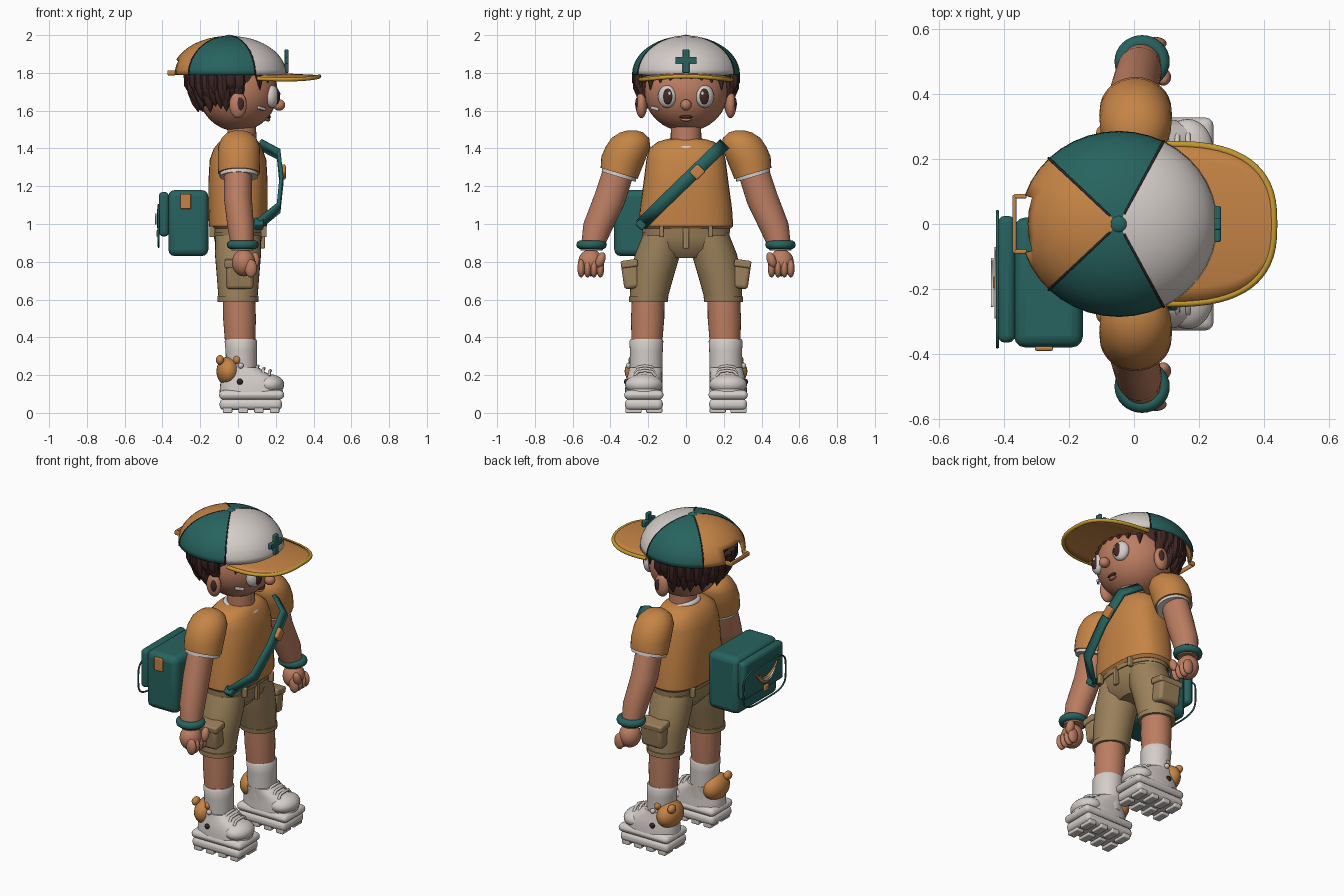
import bpy, bmesh, math
from math import sin, cos, pi, radians
from mathutils import Matrix, Vector, Euler

cube = bpy.data.objects.get("Cube")
if cube:
    bpy.data.objects.remove(cube)


def material(name, r, g, b):
    m = bpy.data.materials.new(name)
    m.use_nodes = True
    m.diffuse_color = (r, g, b, 1)
    bsdf = next(n for n in m.node_tree.nodes if n.type == 'BSDF_PRINCIPLED')
    bsdf.inputs["Base Color"].default_value = (r, g, b, 1)
    bsdf.inputs["Roughness"].default_value = 0.8
    return m


ORANGE = material("orange", 0.56, 0.23, 0.06)
TEAL = material("teal", 0.02, 0.125, 0.115)
WHITE = material("warm white", 0.66, 0.61, 0.58)
SKIN = material("skin", 0.5, 0.205, 0.12)
KHAKI = material("khaki", 0.33, 0.22, 0.105)
HAIR = material("dark brown", 0.055, 0.022, 0.02)
GOLD = material("gold", 0.56, 0.32, 0.03)
BLACK = material("charcoal", 0.02, 0.02, 0.025)


def make(name, mats, bm, loc=(0, 0, 0), rot=(0, 0, 0), bevel=0, thick=0):
    bmesh.ops.recalc_face_normals(bm, faces=bm.faces)
    me = bpy.data.meshes.new(name)
    bm.to_mesh(me)
    bm.free()
    ob = bpy.data.objects.new(name, me)
    bpy.context.collection.objects.link(ob)
    ob.location = loc
    ob.rotation_euler = Euler([radians(a) for a in rot])
    for m in mats if isinstance(mats, list) else [mats]:
        me.materials.append(m)
    if thick:
        mod = ob.modifiers.new("Solidify", 'SOLIDIFY')
        mod.thickness, mod.offset = thick, 0
    bpy.ops.object.select_all(action='DESELECT')
    ob.select_set(True)
    bpy.context.view_layer.objects.active = ob
    bpy.ops.object.shade_smooth_by_angle(angle=radians(40))
    if bevel:
        mod = ob.modifiers.new("Bevel", 'BEVEL')
        mod.width, mod.segments = bevel, 3
    return ob


def ball(name, m, loc, size, rot=(0, 0, 0)):
    bm = bmesh.new()
    bmesh.ops.create_uvsphere(bm, u_segments=28, v_segments=16, radius=1)
    bmesh.ops.scale(bm, vec=size, verts=bm.verts)
    return make(name, m, bm, loc, rot)


def box(name, m, loc, size, bevel=0.005, rot=(0, 0, 0)):
    bm = bmesh.new()
    bmesh.ops.create_cube(bm, size=1)
    bmesh.ops.scale(bm, vec=size, verts=bm.verts)
    return make(name, m, bm, loc, rot, bevel)


def loft(name, m, sections, side=1, power=2, n=32):
    """Join level rings (x, y, z, radius x, radius y, optional slope)."""
    bm = bmesh.new()
    rings = []
    for x, y, z, rx, ry, *slope in sections:
        ring = []
        for i in range(n):
            c, s = cos(2 * pi * i / n), sin(2 * pi * i / n)
            dx = rx * math.copysign(abs(c) ** (2 / power), c)
            dy = ry * math.copysign(abs(s) ** (2 / power), s)
            ring.append(bm.verts.new((x + dx, side * (y + dy), z + dy * (slope[0] if slope else 0))))
        rings.append(ring)
    for a, b in zip(rings, rings[1:]):
        for i in range(n):
            bm.faces.new((a[i], a[(i + 1) % n], b[(i + 1) % n], b[i]))
    bm.faces.new(rings[0])
    bm.faces.new(rings[-1])
    return make(name, m, bm)


def wire(name, m, points, radius, cyclic=False):
    cu = bpy.data.curves.new(name, 'CURVE')
    cu.dimensions = '3D'
    cu.bevel_depth, cu.bevel_resolution, cu.use_fill_caps = radius, 3, True
    sp = cu.splines.new('POLY')
    sp.points.add(len(points) - 1)
    for p, co in zip(sp.points, points):
        p.co = (*co, 1)
    sp.use_cyclic_u = cyclic
    cu.materials.append(m)
    ob = bpy.data.objects.new(name, cu)
    bpy.context.collection.objects.link(ob)
    return ob


def hoop(name, m, loc, rx, ry, radius, tilt=0):
    ob = wire(name, m, [(rx * cos(i * pi / 16), ry * sin(i * pi / 16), 0) for i in range(32)], radius, True)
    ob.location, ob.rotation_euler = loc, (0, radians(tilt), 0)


# Cap crown: coloured panels, opening at the back
CAP = Vector((-0.047, 0, 1.79))
CR = (0.298, 0.28, 0.2)
bm = bmesh.new()
bmesh.ops.create_uvsphere(bm, u_segments=40, v_segments=24, radius=1)
bmesh.ops.delete(bm, geom=[v for v in bm.verts if v.co.z < -0.01], context='VERTS')
doomed = []
for f in bm.faces:
    c = f.calc_center_median()
    angle = abs(math.degrees(math.atan2(c.y, c.x)))
    f.material_index = 0 if angle < 63 else 1 if angle < 135 else 2
    if angle > 162 and c.z < 0.4:
        doomed.append(f)
bmesh.ops.delete(bm, geom=doomed, context='FACES')
bmesh.ops.scale(bm, vec=CR, verts=bm.verts)
make("cap_crown", [WHITE, TEAL, ORANGE], bm, CAP, thick=0.012)
for i, a in enumerate((63, 135, -63, -135)):
    arc = [(CAP.x + CR[0] * 1.02 * cos(t) * cos(radians(a)), CR[1] * 1.02 * cos(t) * sin(radians(a)),
            CAP.z + CR[2] * 1.02 * sin(t)) for t in [k * pi / 26 for k in range(13)]]
    wire(f"cap_seam_{i + 1}", BLACK, arc, 0.004)
ball("cap_button", TEAL, (CAP.x, 0, 1.99), (0.027, 0.027, 0.012))
box("cap_back_strap", ORANGE, (-0.368, 0, 1.8), (0.012, 0.18, 0.026))
for s in (1, -1):
    box("cap_strap_end", ORANGE, (-0.35, s * 0.085, 1.8), (0.04, 0.014, 0.026))
box("cap_cross_upright", TEAL, (0.257, 0, 1.862), (0.02, 0.036, 0.124))
box("cap_cross_bar", TEAL, (0.257, 0, 1.867), (0.02, 0.112, 0.036))


# Brim with gold edge
def brim_point(t, s):
    x = 0.1 + 0.33 * max(cos(t), 0) ** 0.75
    y = 0.245 * s * math.copysign(abs(sin(t)) ** 0.75, sin(t))
    return (x, y, 1.798 - 0.05 * (x - 0.1) - 0.028 * (y / 0.245) ** 2)


bm = bmesh.new()
rows = [[bm.verts.new(brim_point(max(k, 0.02) * pi / 32, s / 5)) for s in range(-5, 6)] for k in range(17)]
for a, b in zip(rows, rows[1:]):
    for i in range(10):
        bm.faces.new((a[i], a[i + 1], b[i + 1], b[i]))
make("cap_brim", ORANGE, bm, thick=0.014)
wire("cap_brim_edge", GOLD, [brim_point(k * pi / 32, 1) for k in range(-16, 17)], 0.011)

# Head and face
ball("head", SKIN, (0, 0, 1.7), (0.21, 0.222, 0.21))
loft("neck", SKIN, [(0.02, 0, 1.38, 0.08, 0.082), (0.02, 0, 1.54, 0.075, 0.08)])
ball("nose", SKIN, (0.218, 0, 1.63), (0.032, 0.03, 0.03))
ball("mouth", HAIR, (0.162, 0, 1.567), (0.012, 0.034, 0.009))
ball("lower_lip", SKIN, (0.157, 0, 1.552), (0.014, 0.028, 0.009))
box("cheek_bandage", WHITE, (0.125, -0.165, 1.612), (0.014, 0.055, 0.018), rot=(-12, 0, -45))
for s, side in ((1, "left"), (-1, "right")):
    ball(side + "_eye", WHITE, (0.18, s * 0.1, 1.675), (0.034, 0.05, 0.06), (0, 0, s * 22))
    ball(side + "_iris", HAIR, (0.2, s * 0.097, 1.675), (0.022, 0.029, 0.044), (0, 0, s * 22))
    ball(side + "_eye_glint", WHITE, (0.218, s * 0.088, 1.69), (0.006, 0.008, 0.011))
    ball(side + "_ear", SKIN, (0, s * 0.236, 1.63), (0.046, 0.03, 0.07))
    ball(side + "_ear_hollow", HAIR, (0.012, s * 0.258, 1.635), (0.02, 0.011, 0.036))

# Hair: a shell and layered hanging locks
ball("hair_shell", HAIR, (-0.045, 0, 1.755), (0.215, 0.232, 0.19))
for row, (count, tip, out) in enumerate(((21, 1.61, 0.0), (18, 1.655, 0.018))):
    for i in range(count):
        a = radians(78 + 204 * i / (count - 1))
        low = tip + 0.02 * sin(i * 2.4) + (0.03 if abs(a - pi) > 1.5 else 0)
        top = Vector((-0.04 + (0.2 + out) * cos(a), (0.235 + out) * sin(a), 1.8))
        end = Vector((-0.035 + (0.175 + out) * cos(a), (0.215 + out) * sin(a), low))
        mid = top.lerp(end, 0.5) + 0.012 * Vector((cos(a), sin(a), 0))
        loft(f"hair_lock_{row + 1}_{i + 1}", HAIR, [(*top, 0.032, 0.032), (*mid, 0.031, 0.031),
             (*mid.lerp(end, 0.6), 0.022, 0.022), (*end, 0.002, 0.002)], n=8)
for i in range(8):
    y = (i - 3.5) * 0.052
    x = 0.2 * math.sqrt(1 - (y / 0.23) ** 2)
    loft(f"fringe_lock_{i + 1}", HAIR, [(x * 0.9, y, 1.8, 0.025, 0.03),
         (x * 0.95, y * 1.04, 1.745 if abs(y) < 0.15 else 1.71, 0.002, 0.002)], n=8)

# Shirt and collar
loft("shirt_body", ORANGE, [(0, 0, 0.975, 0.14, 0.235), (0, 0, 0.99, 0.154, 0.25), (0, 0, 1.08, 0.157, 0.244),
     (0, 0, 1.22, 0.157, 0.225), (0, 0, 1.34, 0.15, 0.21), (0, 0, 1.4, 0.128, 0.195),
     (0.005, 0, 1.435, 0.105, 0.15), (0.01, 0, 1.45, 0.08, 0.1)], power=2.5)
hoop("collar", WHITE, (0.025, 0, 1.425), 0.088, 0.093, 0.018, 16)

# Arms, sleeves and hands
for s, side in ((1, "left"), (-1, "right")):
    loft(side + "_sleeve", ORANGE, [(0.005, 0.285, 1.496, 0.02, 0.02), (0.005, 0.288, 1.485, 0.06, 0.06),
         (0.005, 0.295, 1.455, 0.092, 0.1), (0.005, 0.307, 1.41, 0.11, 0.118), (0.005, 0.335, 1.34, 0.112, 0.113, 0.15),
         (0.005, 0.354, 1.268, 0.11, 0.098, 0.3)], s)
    loft(side + "_sleeve_lining", WHITE, [(0.005, 0.345, 1.3, 0.1, 0.09, 0.3),
         (0.005, 0.357, 1.25, 0.102, 0.09, 0.3)], s)
    loft(side + "_arm", SKIN, [(0, 0.35, 1.3, 0.073, 0.078, 0.3), (0, 0.405, 1.13, 0.074, 0.08, 0.3),
         (0.015, 0.47, 0.98, 0.07, 0.073, 0.3), (0.025, 0.5, 0.86, 0.058, 0.058)], s)
    hoop(side + "_wristband", TEAL, (0.025, s * 0.5, 0.89), 0.062, 0.058, 0.023)
    ball(side + "_palm", SKIN, (0.03, s * 0.505, 0.795), (0.062, 0.066, 0.072))
    for k in range(4):
        ball(f"{side}_finger_{k + 1}", SKIN, (0.068, s * (0.453 + 0.034 * k), 0.765), (0.032, 0.02, 0.048))
    ball(side + "_thumb", SKIN, (0.09, s * 0.452, 0.81), (0.024, 0.024, 0.042), (s * 20, 0, 0))

# Shorts
loft("shorts_hips", KHAKI, [(0, 0, 0.82, 0.07, 0.1), (0, 0, 0.87, 0.115, 0.2), (0, 0, 0.93, 0.128, 0.232),
     (0, 0, 0.985, 0.135, 0.225)], power=2.3)
loft("shorts_waistband", KHAKI, [(0, 0, 0.955, 0.138, 0.232), (0, 0, 0.988, 0.143, 0.235)], power=2.3)
box("shorts_fly", KHAKI, (0.132, 0, 0.925), (0.022, 0.032, 0.11))
for x in (0.137, -0.137):
    for y in (-0.13, 0.13):
        box("belt_loop", KHAKI, (x, y, 0.96), (0.03, 0.022, 0.06))

# Legs, pockets, socks and shoes
for s, side in ((1, "left"), (-1, "right")):
    loft(side + "_shorts_leg", KHAKI, [(0, 0.125, 0.94, 0.12, 0.105), (0, 0.15, 0.84, 0.122, 0.12),
         (0, 0.178, 0.73, 0.113, 0.115), (0, 0.2, 0.59, 0.102, 0.098)], s)
    loft(side + "_shorts_hem", KHAKI, [(0, 0.2, 0.588, 0.108, 0.103), (0, 0.198, 0.615, 0.11, 0.105)], s)
    box(side + "_cargo_pocket", KHAKI, (0.01, s * 0.293, 0.725), (0.145, 0.085, 0.135), 0.02, (-s * 8, 0, 0))
    box(side + "_pocket_flap", KHAKI, (0.01, s * 0.3, 0.79), (0.162, 0.09, 0.04), 0.01, (-s * 8, 0, 0))
    loft(side + "_leg", SKIN, [(0.005, 0.2, 0.62, 0.085, 0.086), (0.008, 0.203, 0.5, 0.087, 0.088),
         (0.012, 0.208, 0.34, 0.078, 0.08)], s)
    loft(side + "_sock", WHITE, [(0.02, 0.21, 0.16, 0.08, 0.085), (0.017, 0.21, 0.33, 0.083, 0.087),
         (0.015, 0.21, 0.38, 0.086, 0.09), (0.015, 0.21, 0.392, 0.08, 0.083)], s)
    loft(side + "_shoe_upper", WHITE, [(0.07, 0.223, 0.1, 0.168, 0.1), (0.07, 0.223, 0.15, 0.165, 0.098),
         (0.055, 0.22, 0.19, 0.14, 0.092), (0.035, 0.215, 0.215, 0.11, 0.09), (0.02, 0.212, 0.24, 0.09, 0.088)], s, 2.6)
    ball(side + "_toe_cap", WHITE, (0.165, s * 0.223, 0.15), (0.08, 0.1, 0.055))
    ball(side + "_shoe_tongue", WHITE, (0.095, s * 0.217, 0.21), (0.05, 0.06, 0.03), (0, 25, 0))
    box(side + "_upper_sole", WHITE, (0.072, s * 0.223, 0.095), (0.345, 0.208, 0.05), 0.024)
    box(side + "_lower_sole", WHITE, (0.068, s * 0.223, 0.045), (0.33, 0.2, 0.06), 0.024)
    for k in range(4):
        for e in (-1, 1):
            box(side + "_tread", WHITE, (-0.055 + 0.083 * k, s * 0.223 + e * 0.055, 0.014), (0.05, 0.085, 0.028), 0.006)
    for k in range(3):
        x, z = 0.1 + 0.033 * k, 0.242 - 0.012 * k
        wire(f"{side}_lace_{k + 1}", WHITE, [(x, s * 0.16, z - 0.025), (x, s * 0.18, z), (x + 0.006, s * 0.217, z + 0.006),
             (x, s * 0.255, z), (x, s * 0.275, z - 0.025)], 0.008)
    ball(side + "_heel_guard", ORANGE, (-0.05, s * 0.225, 0.22), (0.064, 0.1, 0.078))
    for x in (-0.095, -0.005):
        ball(side + "_heel_guard_lobe", ORANGE, (x, s * 0.275, 0.28), (0.022, 0.03, 0.026))
    ball(side + "_heel_stud", WHITE, (0.015, s * 0.305, 0.25), (0.015, 0.014, 0.015))
    ball(side + "_heel_dot", BLACK, (0.01, s * 0.316, 0.165), (0.016, 0.012, 0.016))

# Shoulder strap across the chest
path = [(0.12, 0.2, 1.42), (0.215, 0.145, 1.37), (0.23, 0, 1.23), (0.215, -0.15, 1.085), (0.11, -0.235, 1.0)]
bm = bmesh.new()
pairs = [[bm.verts.new((x, y + w, z - w)) for w in (-0.024, 0.024)] for x, y, z in path]
for a, b in zip(pairs, pairs[1:]):
    bm.faces.new((a[0], a[1], b[1], b[0]))
make("shoulder_strap", TEAL, bm, thick=0.02)
box("strap_buckle", ORANGE, (0.238, 0.06, 1.275), (0.03, 0.065, 0.06), 0.01, (45, 0, 0))
box("strap_end", TEAL, (0.11, -0.235, 1.0), (0.05, 0.05, 0.05), 0.01, (45, 0, 0))

# Bag with rear pocket, piping and emblem
box("bag_body", TEAL, (-0.263, -0.18, 1.005), (0.212, 0.4, 0.35), 0.035)
box("bag_rear_pocket", TEAL, (-0.392, -0.17, 1.052), (0.054, 0.39, 0.235), 0.022)
loop = []
for i in range(32):
    c, s = cos(i * pi / 16), sin(i * pi / 16)
    loop.append((-0.42, -0.17 + 0.208 * math.copysign(abs(c) ** 0.5, c), 0.99 + 0.112 * math.copysign(abs(s) ** 0.5, s)))
wire("bag_piping", TEAL, loop, 0.005, True)
box("bag_side_tab", ORANGE, (-0.277, -0.383, 1.12), (0.055, 0.014, 0.08))


def crescent(name, m, x, z, width, sag, depth):
    bm = bmesh.new()
    steps = [-1 + k / 8 for k in range(17)]
    edge = [(t, sag * t * t - depth * (1 - t * t)) for t in steps] + [(t, sag * t * t) for t in steps[-2:0:-1]]
    bm.faces.new([bm.verts.new((x, -0.18 + width * t, z + h)) for t, h in edge])
    make(name, m, bm, thick=0.009)


crescent("bag_emblem", ORANGE, -0.425, 1.02, 0.11, 0.06, 0.04)
crescent("bag_emblem_inset", WHITE, -0.436, 1.015, 0.075, 0.04, 0.018)
box("bag_clasp", ORANGE, (-0.425, -0.18, 0.95), (0.014, 0.04, 0.035))
